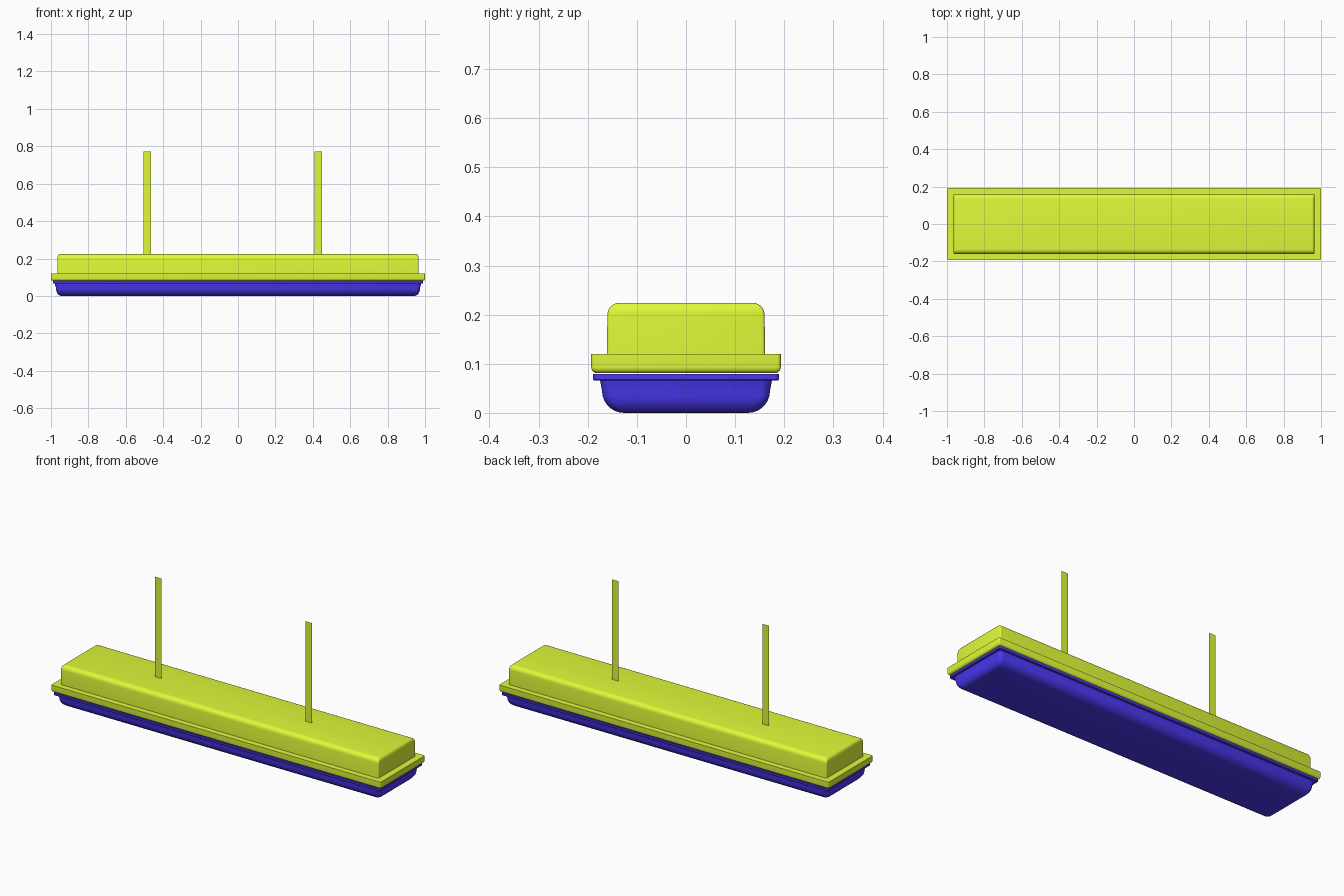
import bpy
import bmesh
import math

if "Cube" in bpy.data.objects:
    bpy.data.objects.remove(bpy.data.objects["Cube"])


def material(name, rgb):
    m = bpy.data.materials.new(name)
    m.diffuse_color = (*rgb, 1.0)
    m.use_nodes = True
    m.node_tree.nodes["Principled BSDF"].inputs["Base Color"].default_value = m.diffuse_color
    return m


LIME = material("lime", (0.75, 0.95, 0.04))
BLUE = material("blue", (0.07, 0.04, 0.9))


def finish(name, bm, mat, angle=40):
    me = bpy.data.meshes.new(name)
    bm.to_mesh(me)
    bm.free()
    ob = bpy.data.objects.new(name, me)
    bpy.context.collection.objects.link(ob)
    me.materials.append(mat)
    bpy.ops.object.select_all(action='DESELECT')
    bpy.context.view_layer.objects.active = ob
    ob.select_set(True)
    bpy.ops.object.shade_smooth_by_angle(angle=math.radians(angle))
    return ob


def rounded_rect(hx, hy, r, steps=4):
    pts = []
    for q, (sx, sy) in enumerate(((1, 1), (-1, 1), (-1, -1), (1, -1))):
        for i in range(steps + 1):
            a = math.pi / 2 * (q + i / steps)
            pts.append((sx * (hx - r) + r * math.cos(a),
                        sy * (hy - r) + r * math.sin(a)))
    return pts


def loft(name, rings, mat):
    """Closed solid through rounded rectangles (half x, half y, z, corner radius)."""
    bm = bmesh.new()
    loops = [[bm.verts.new((x, y, z)) for x, y in rounded_rect(hx, hy, r)]
             for hx, hy, z, r in rings]
    for a, b in zip(loops, loops[1:]):
        n = len(a)
        for i in range(n):
            j = (i + 1) % n
            bm.faces.new((a[i], a[j], b[j], b[i]))
    bm.faces.new(loops[0][::-1])
    bm.faces.new(loops[-1])
    return finish(name, bm, mat)


def fillet(hx, hy, z, rx, ry, rz, corner, top, steps=5):
    """Quarter-round edge ending at height z, listed from low to high."""
    rings = []
    for i in range(steps + 1):
        a = math.pi / 2 * i / steps
        inset = 1 - math.cos(a)
        h = rz * (1 - math.sin(a))
        rings.append((hx - rx * inset, hy - ry * inset,
                      z - h if top else z + h, corner))
    return rings if top else rings[::-1]


# Diffuser tray with rolled bottom edge and thin flange
loft("diffuser",
     fillet(0.974, 0.171, 0.002, 0.03, 0.045, 0.045, 0.02, False, 7)
     + [(0.98, 0.175, 0.068, 0.02), (0.988, 0.188, 0.068, 0.01),
        (0.99, 0.189, 0.07, 0.01), (0.99, 0.189, 0.081, 0.01)], BLUE).location.z = -0.002

# Rim band around the fixture
loft("rim", fillet(1.0, 0.193, 0.081, 0.01, 0.012, 0.012, 0.007, False)
     + [(1.0, 0.193, 0.12, 0.007)], LIME)

# Upper housing, long edges rounded more than the ends
loft("housing", [(0.965, 0.161, 0.118, 0.006)]
     + fillet(0.965, 0.16, 0.224, 0.01, 0.024, 0.024, 0.006, True), LIME)

# Flat hanging straps
for side, x in (("left", -0.485), ("right", 0.43)):
    bm = bmesh.new()
    w = 0.02
    bm.faces.new([bm.verts.new(p) for p in (
        (x - w, 0, 0.222), (x + w, 0, 0.222), (x + w, 0, 0.773), (x - w, 0, 0.773))])
    finish(side + "_strap", bm, LIME)
